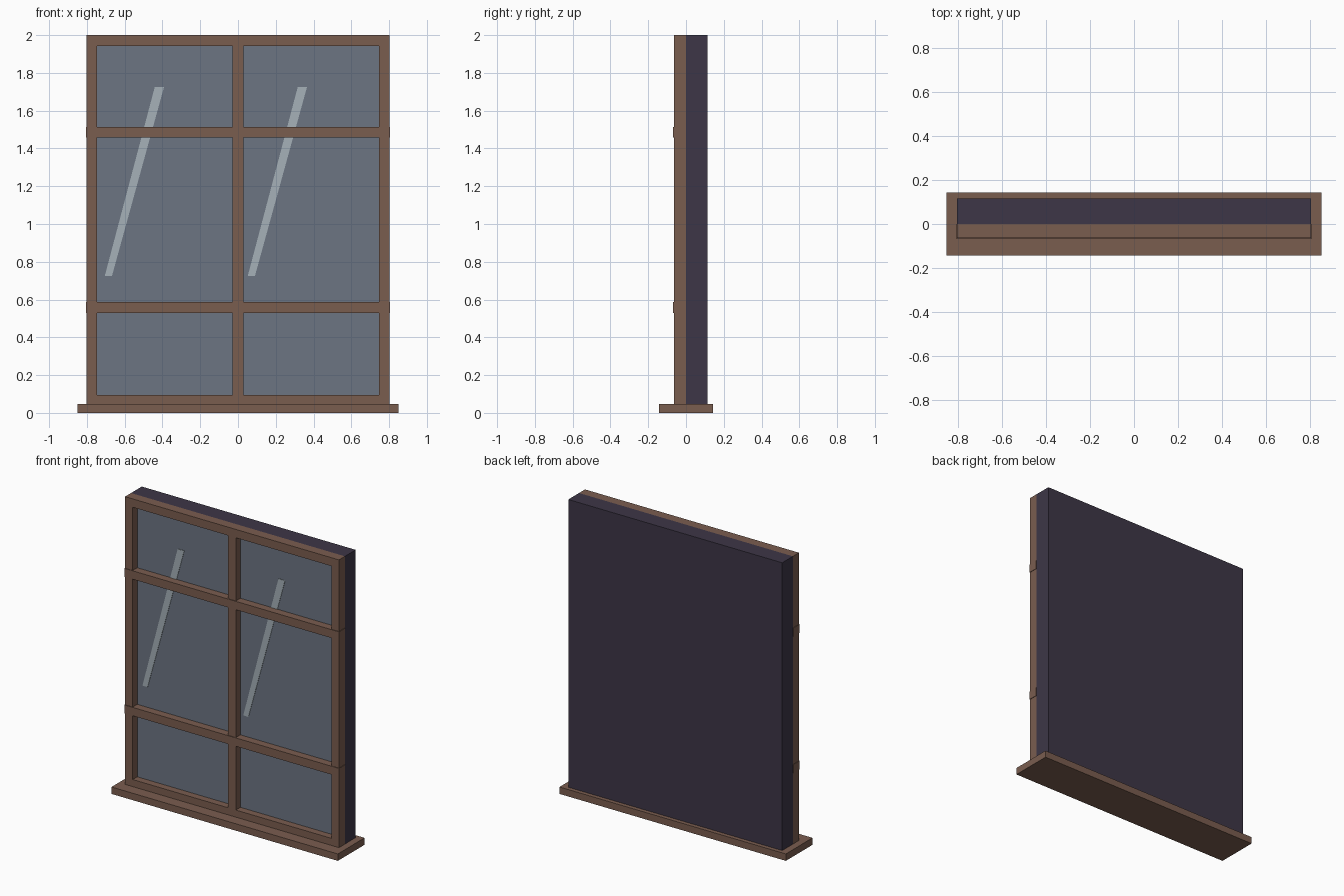
import bpy
import bmesh

cube = bpy.data.objects.get("Cube")
if cube:
    bpy.data.objects.remove(cube, do_unlink=True)


def material(name, rgb):
    # sRGB 0-255 to linear
    lin = [((c / 255 + 0.055) / 1.055) ** 2.4 for c in rgb]
    mat = bpy.data.materials.new(name)
    mat.use_nodes = True
    mat.diffuse_color = (*lin, 1)
    mat.node_tree.nodes["Principled BSDF"].inputs["Base Color"].default_value = (*lin, 1)
    return mat


wood = material("brown wood", (122, 93, 79))
dark = material("dark interior", (61, 54, 71))
glass = material("blue grey glass", (108, 117, 130))
shine = material("pale reflection", (166, 177, 184))


def prism(name, outline, y0, y1, mat):
    """Extrude an x-z outline from y0 (front) to y1 (back)."""
    bm = bmesh.new()
    face = bm.faces.new([bm.verts.new((x, y0, z)) for x, z in outline])
    ext = bmesh.ops.extrude_face_region(bm, geom=[face])
    for v in ext["geom"]:
        if isinstance(v, bmesh.types.BMVert):
            v.co.y = y1
    bmesh.ops.recalc_face_normals(bm, faces=bm.faces)
    mesh = bpy.data.meshes.new(name)
    bm.to_mesh(mesh)
    bm.free()
    mesh.materials.append(mat)
    obj = bpy.data.objects.new(name, mesh)
    bpy.context.collection.objects.link(obj)
    return obj


def box(name, x0, x1, y0, y1, z0, z1, mat):
    return prism(name, [(x0, z0), (x1, z0), (x1, z1), (x0, z1)], y0, y1, mat)


W, BAR = 0.803, 0.057          # half width, bar thickness
BASE, TOP = 0.047, 2.0         # window bottom and top
FRONT, PANE = -0.064, -0.015   # frame front, glass front

# Sill and dark backing
box("sill", -0.85, 0.85, -0.143, 0.143, 0, BASE, wood)
box("backing", -W, W, 0, 0.115, BASE, TOP, dark)

# Outer frame and centre mullion
box("right_stile", -W, -W + BAR, FRONT, 0, BASE, TOP, wood)
box("left_stile", W - BAR, W, FRONT, 0, BASE, TOP, wood)
box("centre_mullion", -BAR / 2, BAR / 2, FRONT, 0, BASE, TOP, wood)
for side, x0, x1 in (("right", -W + BAR, -BAR / 2), ("left", BAR / 2, W - BAR)):
    box(side + "_bottom_rail", x0, x1, FRONT, 0, BASE, 0.095, wood)
    box(side + "_top_rail", x0, x1, FRONT, 0, TOP - BAR, TOP, wood)
    box(side + "_glass", x0, x1, PANE, -0.002, 0.095, TOP - BAR, glass)

# Cross rails, slightly proud of the frame
for name, z in (("lower_rail", 0.53), ("upper_rail", 1.457)):
    box(name, -W - 0.003, W + 0.003, FRONT - 0.004, -0.001, z, z + BAR, wood)

# Slanted reflections on the glass
for name, x in (("right_reflection", -0.705), ("left_reflection", 0.052)):
    prism(name, [(x, 0.726), (x + 0.038, 0.726), (x + 0.313, 1.724), (x + 0.264, 1.724)],
          PANE - 0.003, PANE, shine)
